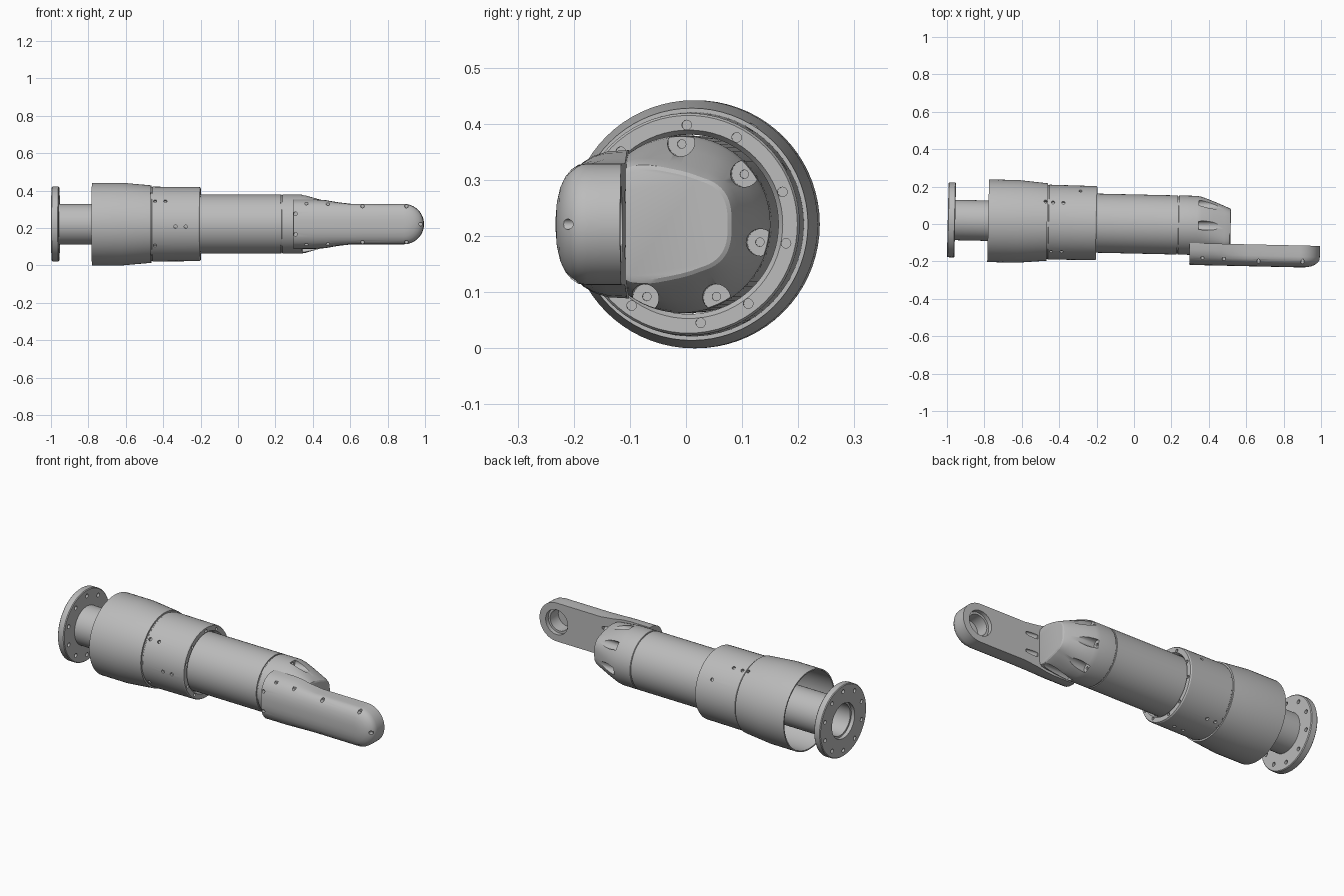
import bpy, bmesh, math
from math import sin, cos, pi, radians
from mathutils import Matrix, Vector

if "Cube" in bpy.data.objects:
    bpy.data.objects.remove(bpy.data.objects["Cube"])

GREY = (0.5, 0.5, 0.5, 1)
metal = bpy.data.materials.new("grey metal")
metal.use_nodes = True
metal.diffuse_color = GREY
metal.node_tree.nodes["Principled BSDF"].inputs["Base Color"].default_value = GREY
parts = []


def finish(bm, name):
    bmesh.ops.recalc_face_normals(bm, faces=bm.faces)
    mesh = bpy.data.meshes.new(name)
    bm.to_mesh(mesh)
    bm.free()
    mesh.materials.append(metal)
    obj = bpy.data.objects.new(name, mesh)
    bpy.context.collection.objects.link(obj)
    return obj


def loft(name, rings, closed=False):
    """Skin a row of equal-length point rings; cap the ends or join them."""
    bm = bmesh.new()
    rows = [[bm.verts.new(p) for p in ring] for ring in rings]
    pairs = list(zip(rows, rows[1:])) + ([(rows[-1], rows[0])] if closed else [])
    for a, b in pairs:
        for i in range(len(a)):
            j = (i + 1) % len(a)
            bm.faces.new((a[i], a[j], b[j], b[i]))
    if not closed:
        bm.faces.new(rows[0])
        bm.faces.new(rows[-1])
    return finish(bm, name)


def circle(x, r, n=72):
    return [(x, r * cos(2 * pi * i / n), r * sin(2 * pi * i / n)) for i in range(n)]


def lathe(name, profile, closed=True):
    return loft(name, [circle(x, r) for x, r in profile], closed)


def polar(x, r, degrees):
    return Vector((x, r * cos(radians(degrees)), r * sin(radians(degrees))))


def drill(obj, holes):
    """Cut round holes, each given as (start, end, radius)."""
    bm = bmesh.new()
    for start, end, radius in holes:
        start, end = Vector(start), Vector(end)
        turn = (end - start).to_track_quat('Z', 'Y').to_matrix().to_4x4()
        bmesh.ops.create_cone(bm, cap_ends=True, segments=24, radius1=radius, radius2=radius,
                              depth=(end - start).length,
                              matrix=Matrix.Translation((start + end) / 2) @ turn)
    cutter = finish(bm, "cutter")
    cutter.hide_render = True
    mod = obj.modifiers.new("holes", 'BOOLEAN')
    mod.operation, mod.solver, mod.object = 'DIFFERENCE', 'EXACT', cutter
    bpy.context.view_layer.objects.active = obj
    bpy.ops.object.modifier_apply(modifier=mod.name)
    bpy.data.objects.remove(cutter)


# Bolted flange and its hollow tube
flange = lathe("mounting_flange", [
    (-.996, .098), (-.996, .196), (-.992, .2), (-.96, .2), (-.956, .196), (-.956, .108),
    (-.47, .108), (-.47, .088), (-.975, .088), (-.975, .098)])
drill(flange, [(polar(-1.1, .165, 36 * k + 18), polar(-.9, .165, 36 * k + 18), .011)
               for k in range(10)])
parts.append(flange)

# Outer sleeve, open at the flange end
sleeve = lathe("outer_sleeve", [
    (-.78, .214), (-.78, .221), (-.62, .221), (-.464, .207), (-.464, .198), (-.458, .198),
    (-.456, .2), (-.206, .198), (-.2, .194), (-.2, .168), (-.212, .160), (-.44, .160),
    (-.44, .185), (-.62, .212)])
end_bolts = [72 * k + a for k in range(5) for a in (19, -11)]
cuts = [(polar(-.215, .177, a), polar(-.1, .177, a), .0085) for a in end_bolts]
ports = [(142, -.44), (142, -.385), (184, -.33), (184, -.275), (58, -.435), (58, -.38),
         (58, -.475), (31, -.29), (215, -.44), (262, -.33), (262, -.275), (300, -.43), (300, -.38)]
cuts += [(polar(x, .188, a), polar(x, .25, a), .009) for a, x in ports]
drill(sleeve, cuts)
parts.append(sleeve)

# Sliding rod
parts.append(lathe("rod", [(-.46, .05), (-.46, .158), (.231, .158), (.231, .153), (.25, .153)], False))


# Rod end: a round collar blending into a D-shaped nose
def signed_power(v, p):
    return math.copysign(abs(v) ** p, v)


def nose_ring(x, t, scale=1.0, n=72):
    ring = []
    for i, (_, cy, cz) in enumerate(circle(x, .158, n)):
        a = 2 * pi * i / n
        y = -.02 + .12 * signed_power(cos(a), .7)
        flare = .028 * min(1, max(0, .3 - y / .14))
        z = signed_power(sin(a), .7) * (.095 + flare)
        ring.append((x, cy + (y * scale - cy) * t, cz + (z * scale - cz) * t))
    return ring


nose = loft("rod_end_nose", [
    circle(.237, .156), circle(.239, .158), nose_ring(.335, 0), nose_ring(.36, .08),
    nose_ring(.42, .45), nose_ring(.485, .9), nose_ring(.503, 1, .98),
    nose_ring(.513, 1, .93), nose_ring(.517, 1, .86)])
bolt_angles = [90 - 360 / 7 * k for k in range(7)]
pocket_angles = [a for k, a in enumerate(bolt_angles) if k < 5]
drill(nose, [(polar(.345, .145, a), polar(.6, .145, a), .024) for a in pocket_angles])
drill(nose, [(polar(.33, .143, a), polar(.4, .143, a), .0075) for a in pocket_angles])
parts.append(nose)

# Side tongue: flared shoulder, straight arm and round tip
TIP_X, HALF = .889, .108


def tongue_ring(y, inset, flare, back):
    half = HALF - inset
    upper = [(back, half + flare), (.42, half + flare), (.47, half + flare * .85),
             (.53, half + flare * .4), (.61, half)]
    upper += [(TIP_X + half * sin(pi * i / 32), half * cos(pi * i / 32)) for i in range(17)]
    lower = [(x, -z) for x, z in reversed(upper[:-1])]
    return [(x, y, z) for x, z in upper + lower]


tongue = loft("side_tongue", [
    tongue_ring(-.095, 0, .024, .3), tongue_ring(-.13, 0, .022, .3),
    tongue_ring(-.155, 0, .014, .3), tongue_ring(-.172, .002, .006, .3),
    tongue_ring(-.184, .010, .003, .3), tongue_ring(-.195, .023, 0, .3),
    tongue_ring(-.204, .042, 0, .3), tongue_ring(-.210, .068, 0, .301),
    tongue_ring(-.212, .092, 0, .302)])
cuts = [((x, -.3, s * z), (x, -.168, s * z), .0095) for s in (1, -1)
        for x, z in [(.312, .055), (.37, .112), (.485, .108), (.67, .096), (.905, .096)]]
cuts.append(((.981, -.3, 0), (.981, -.168, 0), .0095))
# slots on the inner face
cuts += [((.53, -.09, s * .05), (.60, -.105, s * .05), .012) for s in (1, -1)]
drill(tongue, cuts)
# stepped blind bore for the pin
drill(tongue, [((TIP_X, -.05, 0), (TIP_X, -.118, 0), .07)])
drill(tongue, [((TIP_X, -.05, 0), (TIP_X, -.188, 0), .058)])
parts.append(tongue)

# Smooth shading, then place everything on the slightly turned axis
for obj in bpy.context.view_layer.objects:
    obj.select_set(obj in parts)
bpy.context.view_layer.objects.active = parts[0]
bpy.ops.object.shade_smooth_by_angle(angle=radians(28))
for obj in parts:
    obj.location.z = .221
    obj.rotation_euler.z = -.0225
